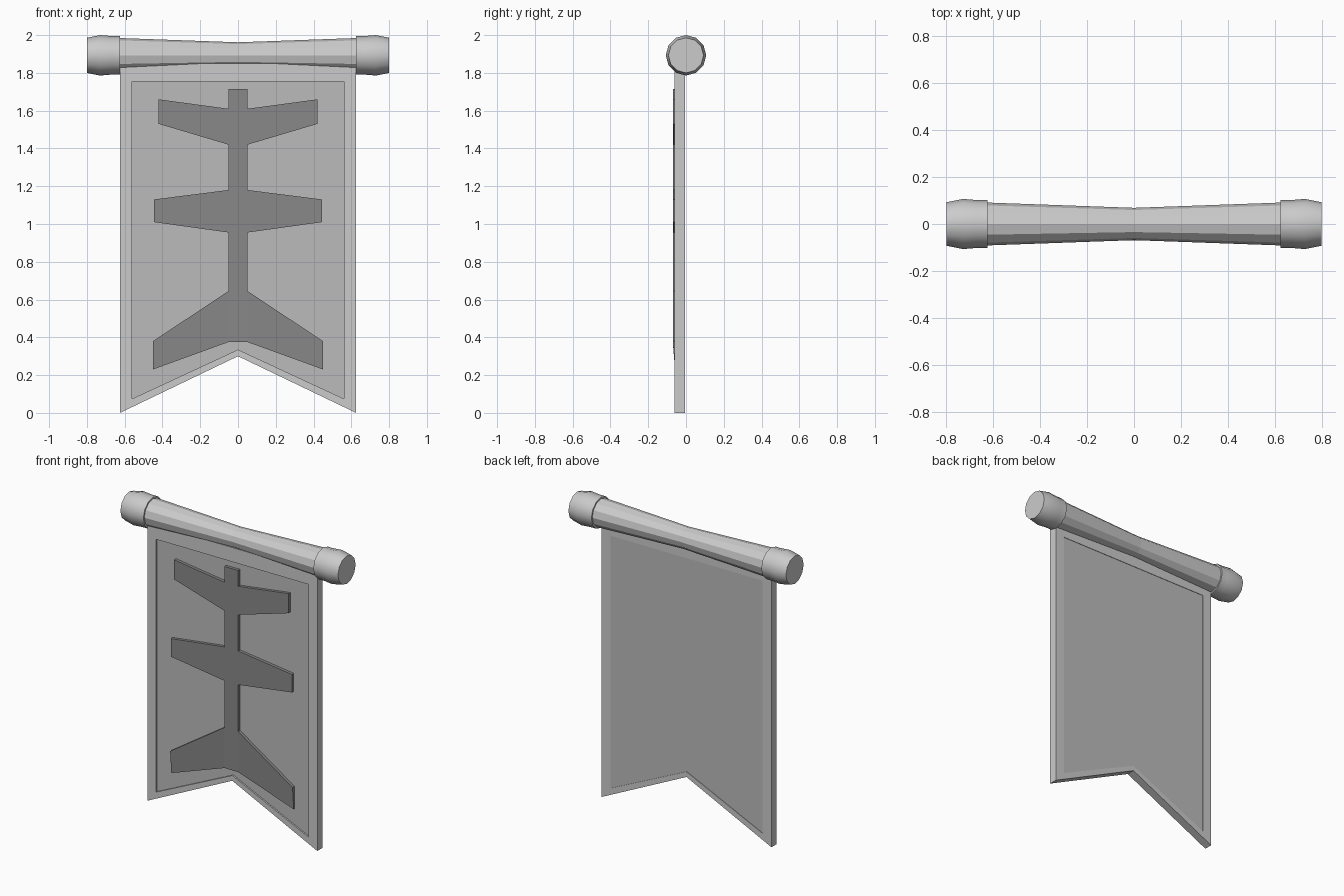
import bpy, bmesh, math

if "Cube" in bpy.data.objects:
    bpy.data.objects.remove(bpy.data.objects["Cube"])

AXIS_Z = 1.893


def finish(name, bm, smooth=False):
    bmesh.ops.recalc_face_normals(bm, faces=bm.faces[:])
    me = bpy.data.meshes.new(name)
    bm.to_mesh(me)
    bm.free()
    ob = bpy.data.objects.new(name, me)
    bpy.context.collection.objects.link(ob)
    if smooth:
        bpy.ops.object.select_all(action='DESELECT')
        bpy.context.view_layer.objects.active = ob
        ob.select_set(True)
        bpy.ops.object.shade_smooth_by_angle(angle=math.radians(40))
    return ob


def paint(ob, grey):
    mat = bpy.data.materials.new(ob.name + "_grey")
    mat.diffuse_color = (grey, grey, grey, 1)
    mat.use_nodes = True
    mat.node_tree.nodes["Principled BSDF"].inputs["Base Color"].default_value = mat.diffuse_color
    ob.data.materials.append(mat)


def lathe_x(name, profile, sides=12, smooth=False):
    """Closed solid turned around the pole axis; profile is (x, radius)."""
    bm = bmesh.new()
    rings = []
    for x, r in profile:
        rings.append([bm.verts.new((x, r * math.cos(a), AXIS_Z + r * math.sin(a)))
                      for a in (2 * math.pi * i / sides for i in range(sides))])
    for a, b in zip(rings, rings[1:]):
        for i in range(sides):
            j = (i + 1) % sides
            bm.faces.new((a[i], a[j], b[j], b[i]))
    bm.faces.new(rings[0])
    bm.faces.new(rings[-1])
    return finish(name, bm, smooth)


def slab(name, polys, front, back, front_at=None):
    """Joined (x, z) polygons, mirrored in x, given thickness in y."""
    bm = bmesh.new()
    for poly in polys:
        for s in (1, -1):
            bm.faces.new([bm.verts.new((s * x, back, z)) for x, z in poly])
    bmesh.ops.remove_doubles(bm, verts=bm.verts[:], dist=1e-4)
    bmesh.ops.recalc_face_normals(bm, faces=bm.faces[:])
    geo = bmesh.ops.extrude_face_region(bm, geom=bm.faces[:], use_keep_orig=True)
    for v in geo["geom"]:
        if isinstance(v, bmesh.types.BMVert):
            v.co.y = front_at(v.co.z) if front_at else front
    return finish(name, bm)


# Pole, waisted in the middle, with rounded end caps
lathe_x("pole", [(-0.64, 0.092), (0, 0.069), (0.64, 0.092)])
for side, s in (("left", -1), ("right", 1)):
    lathe_x(side + "_end_cap",
            [(s * 0.625, 0.102), (s * 0.67, 0.102), (s * 0.73, 0.107), (s * 0.80, 0.093)],
            smooth=True)

# Border around the cloth
outer = [(0, 1.85), (0.625, 1.85), (0.625, 0.0), (0, 0.30)]
inner = [(0, 1.755), (0.56, 1.755), (0.56, 0.075), (0, 0.335)]
slab("cloth_border",
     [[outer[i], outer[i + 1], inner[i + 1], inner[i]] for i in range(3)],
     -0.06, -0.005)

# Cloth panel, slightly recessed
panel = slab("cloth_panel", [inner], -0.05, -0.008)
paint(panel, 0.5)

# Raised emblem: spine with three pairs of tapered arms
levels = [1.715, 1.61, 1.42, 1.18, 0.955, 0.645, 0.375]
cells = [[(0, a), (0.05, a), (0.05, b), (0, b)] for a, b in zip(levels, levels[1:])]
arms = [(1.61, 1.42, 0.42, 1.66, 1.53),
        (1.18, 0.955, 0.445, 1.13, 1.01),
        (0.645, 0.375, 0.45, 0.38, 0.23)]
cells += [[(0.05, a), (x, c), (x, d), (0.05, b)] for a, b, x, c, d in arms]
emblem = slab("emblem", cells, -0.07, -0.045,
              lambda z: -0.058 if z < 0.3 else -0.07)
paint(emblem, 0.25)
